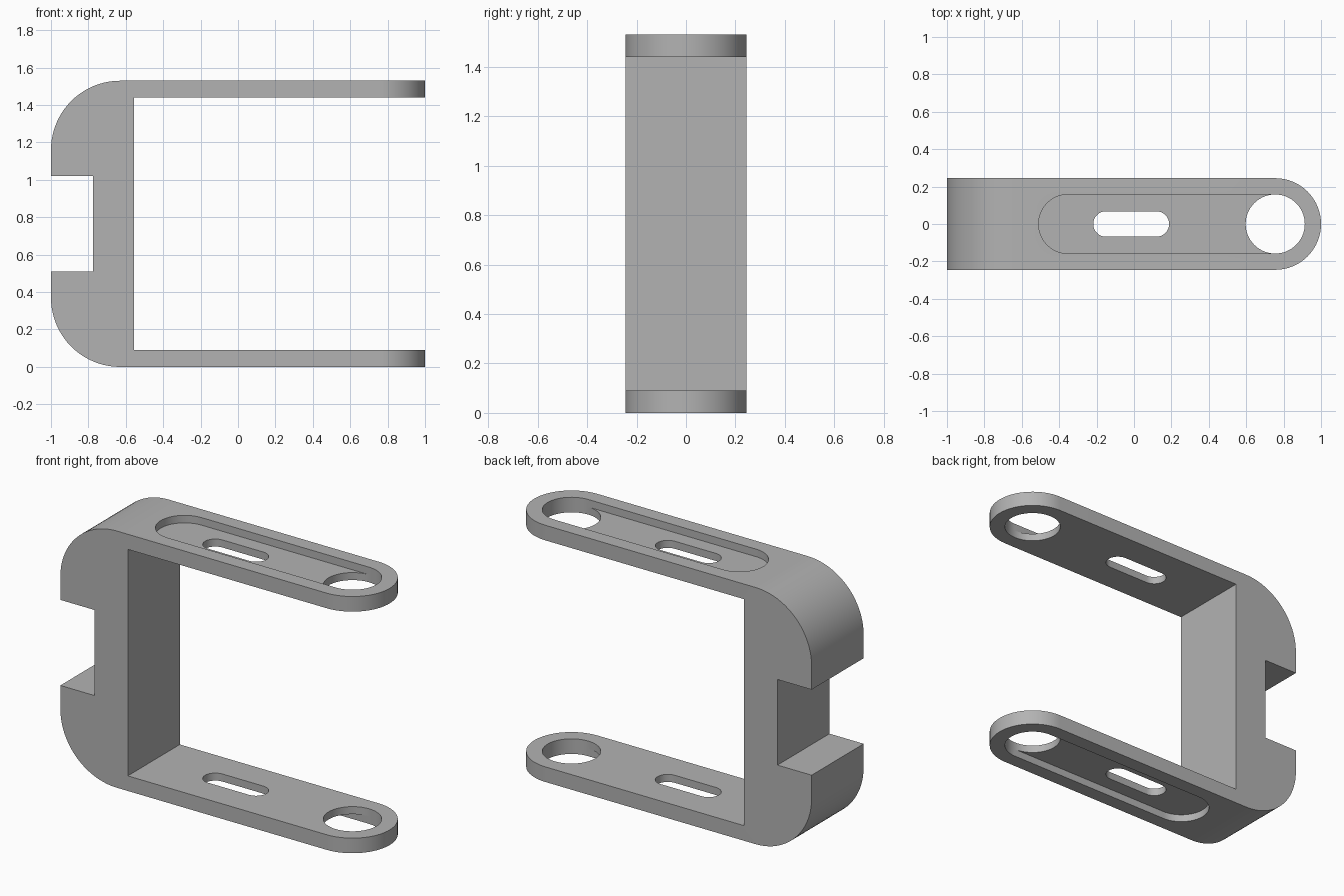
import bpy, bmesh
from math import sin, cos, pi
from mathutils import Matrix, Vector

cube = bpy.data.objects.get("Cube")
if cube:
    bpy.data.objects.remove(cube, do_unlink=True)

H = 1.53          # overall height
ARM = 0.09        # arm thickness
HALF = 0.245      # half width of the strap
EYE_X = 0.755     # centre of the rounded arm end
EYE_R = 0.158     # radius of the eye hole and of the recess
RECESS = 0.045    # recess depth
MID = H / 2


def arc(cx, cy, r, start, end, n):
    return [(cx + r * cos(start + (end - start) * i / n),
             cy + r * sin(start + (end - start) * i / n)) for i in range(n + 1)]


def stadium(x0, x1, r, n=32):
    return arc(x1, 0, r, -pi / 2, pi / 2, n) + arc(x0, 0, r, pi / 2, 3 * pi / 2, n)


def prism(name, points, low, high, matrix=Matrix()):
    """Extrude a flat outline from low to high, then orient it."""
    bm = bmesh.new()
    face = bm.faces.new([bm.verts.new((x, y, low)) for x, y in points])
    top = bmesh.ops.extrude_face_region(bm, geom=[face])["geom"]
    verts = [v for v in top if isinstance(v, bmesh.types.BMVert)]
    bmesh.ops.translate(bm, verts=verts, vec=Vector((0, 0, high - low)))
    bm.transform(matrix)
    bmesh.ops.recalc_face_normals(bm, faces=bm.faces)
    mesh = bpy.data.meshes.new(name)
    bm.to_mesh(mesh)
    bm.free()
    obj = bpy.data.objects.new(name, mesh)
    bpy.context.collection.objects.link(obj)
    return obj


def boolean(target, cutter, operation="DIFFERENCE"):
    bpy.context.view_layer.objects.active = target
    mod = target.modifiers.new("cut", "BOOLEAN")
    mod.object, mod.operation, mod.solver = cutter, operation, "EXACT"
    bpy.ops.object.modifier_apply(modifier=mod.name)
    bpy.data.objects.remove(cutter, do_unlink=True)


# Side profile: rounded back corners, rear notch, two arms
R = 0.37
lower = arc(R - 1, R, R, 3 * pi / 2, pi, 20) + [(-1, 0.51), (-0.775, 0.51)]
upper = [(x, H - z) for x, z in reversed(lower)]
inside = [(1.2, H), (1.2, H - ARM), (-0.555, H - ARM), (-0.555, ARM), (1.2, ARM), (1.2, 0)]
bracket = prism("bracket", lower + upper + inside, -0.4, 0.4, Matrix.Rotation(pi / 2, 4, "X"))

# Trim to strap width with rounded arm ends
boolean(bracket, prism("trim", stadium(-1.5, EYE_X, HALF), -0.5, H + 0.5), "INTERSECT")

# Eye holes and slots through both arms
boolean(bracket, prism("eye", arc(EYE_X, 0, EYE_R, -pi / 2, 3 * pi / 2, 64)[:-1], -0.5, H + 0.5))
boolean(bracket, prism("slot", stadium(-0.15, 0.12, 0.068, 16), -0.5, H + 0.5))

# Recesses on the outer face of each arm
for low, high in ((-0.2, RECESS), (H - RECESS, H + 0.2)):
    boolean(bracket, prism("recess", stadium(-0.352, EYE_X, EYE_R), low, high))

# Round hole through the back wall
turn = Matrix.Translation((0, 0, MID)) @ Matrix.Rotation(pi / 2, 4, "Y")
boolean(bracket, prism("wall_hole", arc(0, 0, 0.13, 0, 2 * pi, 48)[:-1], -1.2, -0.3, turn))

# Plain grey finish
grey = bpy.data.materials.new("grey")
grey.use_nodes = True
colour = (0.45, 0.45, 0.45, 1)
grey.diffuse_color = colour
grey.node_tree.nodes["Principled BSDF"].inputs["Base Color"].default_value = colour
bracket.data.materials.clear()
bracket.data.materials.append(grey)

bpy.ops.object.select_all(action="DESELECT")
bracket.select_set(True)
bpy.context.view_layer.objects.active = bracket
bpy.ops.object.shade_smooth_by_angle(angle=pi / 6)
